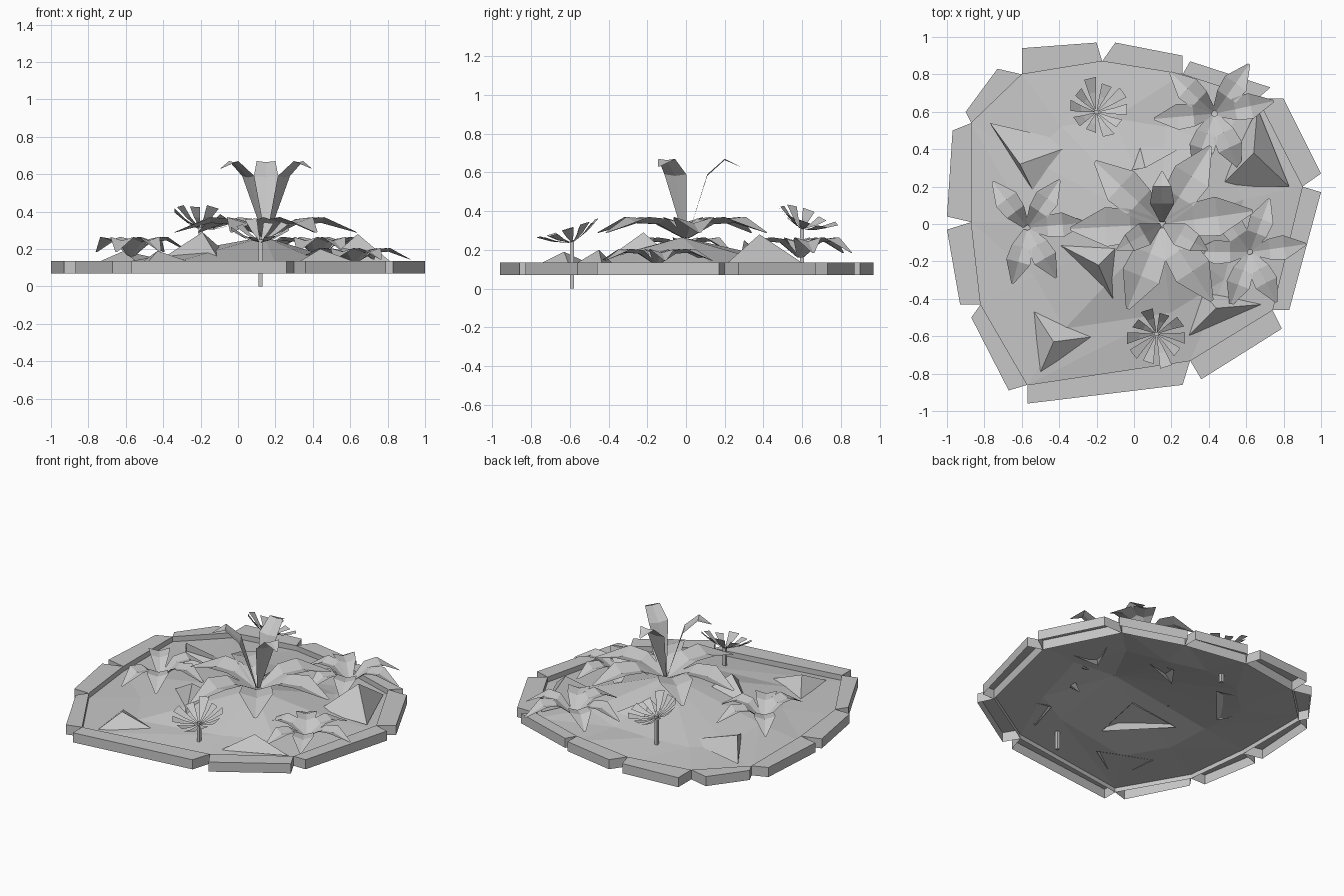
import bpy
from math import sin, cos, pi, radians
from mathutils import Vector, Matrix

cube = bpy.data.objects.get("Cube")
if cube:
    bpy.data.objects.remove(cube)

grey = bpy.data.materials.new("stone_grey")
grey.use_nodes = True
grey.diffuse_color = (0.57, 0.57, 0.57, 1)
grey.node_tree.nodes["Principled BSDF"].inputs["Base Color"].default_value = grey.diffuse_color


def make(name, verts, faces):
    mesh = bpy.data.meshes.new(name)
    mesh.from_pydata([tuple(v) for v in verts], [], faces)
    mesh.materials.append(grey)
    mesh.update()
    obj = bpy.data.objects.new(name, mesh)
    bpy.context.scene.collection.objects.link(obj)
    return obj


# Border: each stone spans two neighbouring points of the inner outline, open below
inner = [(-.6, .8), (-.17, .87), (.26, .8), (.66, .67), (.9, .2), (.74, -.46),
         (.3, -.73), (-.57, -.86), (-.82, -.43), (-.87, .01), (-.87, .54)]
outer = [((-.6, .94), (-.2, .97)), ((-.1, .97), (.26, .9)), ((.3, .87), (.73, .73)),
         ((.8, .67), (1, .27)), ((1, .17), (.83, -.46)), ((.79, -.56), (.36, -.83)),
         ((.26, -.86), (-.57, -.96)), ((-.67, -.89), (-.87, -.5)),
         ((-.93, -.43), (-1, -.03)), ((-1, .04), (-.97, .5)), ((-.9, .6), (-.73, .83))]
count = len(inner)
for i, (a, b) in enumerate(outer):
    ring = [inner[i], a, b, inner[(i + 1) % count]]
    verts = [(x, y, z) for z in (.07, .135) for x, y in ring]
    sides = [(k, k + 4, (k + 1) % 4 + 4, (k + 1) % 4) for k in range(4)]
    make("border_stone", verts, [(7, 6, 5, 4)] + sides)

# Soil: open faceted mound with its peak under the tall plant
verts = [(x, y, .1) for x, y in inner]
verts += [(x * .65, y * .65, .125 + .012 * sin(i * 2.3)) for i, (x, y) in enumerate(inner)]
verts.append((.14, -.02, .265))
faces = []
for i in range(count):
    j = (i + 1) % count
    faces += [(j, i, i + count), (j, i + count, j + count), (j + count, i + count, 2 * count)]
make("soil_mound", verts, faces)

# Rocky folds: three corners resting in the soil and one peak, open below
rocks = [((-.77, .54), (-.3, .43), (-.53, .16), .12, (-.61, .32, .19)),
         ((-.42, -.1), (-.02, -.05), (-.1, -.43), .14, (-.19, -.22, .29)),
         ((-.54, -.46), (-.2, -.6), (-.5, -.79), .11, (-.43, -.63, .19)),
         ((.66, .62), (.83, .2), (.46, .2), .12, (.64, .38, .28)),
         ((.03, .42), (.24, .4), (-.07, .28), .15, (.06, .3, .25)),
         ((.29, -.6), (.36, -.36), (.68, -.43), .11, (.44, -.45, .2))]
for a, b, c, low, peak in rocks:
    corners = [(*p, low) for p in (a, b, c)]
    make("rock", corners + [peak], [(1, 0, 3), (2, 1, 3), (0, 2, 3)])


def plant(name, x, y, z, rows, angles, scale=1, rise=1, fold=.15):
    """Folded leaves; each row is radius, height and width."""
    verts, faces = [], []
    for angle in angles:
        t = radians(angle)
        out, side = Vector((cos(t), sin(t), 0)), Vector((-sin(t), cos(t), 0))
        start = len(verts)
        for r, h, w in rows:
            for s in (-1, 0, 1):
                lift = h * rise - (w * fold * scale if s == 0 else 0)
                verts.append(Vector((x, y, z + lift)) + (out * r + side * s * w / 2) * scale)
        for k in range(len(rows) - 1):
            for c in (0, 1):
                p = start + k * 3 + c
                faces.append((p, p + 3, p + 4, p + 1))
    make(name, verts, faces)


# Leafy plants
upright = [(.01, 0, .02), (.11, .32, .13), (.2, .4, .1), (.28, .36, .01)]
spread = [(.02, 0, .06), (.17, .09, .18), (.3, .1, .21), (.49, .02, .02)]
plant("upright_leaves", .15, 0, .27, upright, (90, 210, 330), fold=.06)
plant("spreading_leaves", .15, 0, .27, spread, (8, 58, 137, 183, 248, 303))
plant("left_low_leaves", -.57, -.02, .165, spread, (5, 56, 127, 255, 300), .63)
plant("back_low_leaves", .43, .59, .165, spread, (12, 55, 137, 185, 250, 295), .66)
plant("side_low_leaves", .62, -.15, .13, spread, (8, 70, 125, 180, 250, 298), .62, .75)


# Flowers: tilted cup of separate wedge petals of uneven length on a square stem
def flower(x, y, foot, head, tilt, lean):
    turn = Matrix.Rotation(tilt, 3, 'X') @ Matrix.Rotation(lean, 3, 'Y')
    base = Vector((x, y, head))
    verts, faces = [], []
    petals = 10
    for i in range(petals):
        mid = i * 2 * pi / petals
        start = len(verts)
        size = 1 + .1 * sin(i * 2.6)
        for r, h in ((.015, 0), (.09, .03), (.155, .07)):
            for s in (-.2, .2):
                t = mid + s
                verts.append(base + turn @ (Vector((r * cos(t), r * sin(t), h)) * size))
        faces += [(start + k, start + k + 1, start + k + 3, start + k + 2) for k in (0, 2)]
    make("flower_petals", verts, faces)
    w = .01
    square = [(-w, -w), (w, -w), (w, w), (-w, w)]
    stem = [(x + a, y + b, z) for z in (foot, head + .01) for a, b in square]
    sides = [(k, (k + 1) % 4, (k + 1) % 4 + 4, k + 4) for k in range(4)]
    make("flower_stem", stem, sides + [(3, 2, 1, 0), (4, 5, 6, 7)])


flower(.12, -.59, 0, .24, .3, 0)
flower(-.2, .6, .07, .31, -.35, .2)
